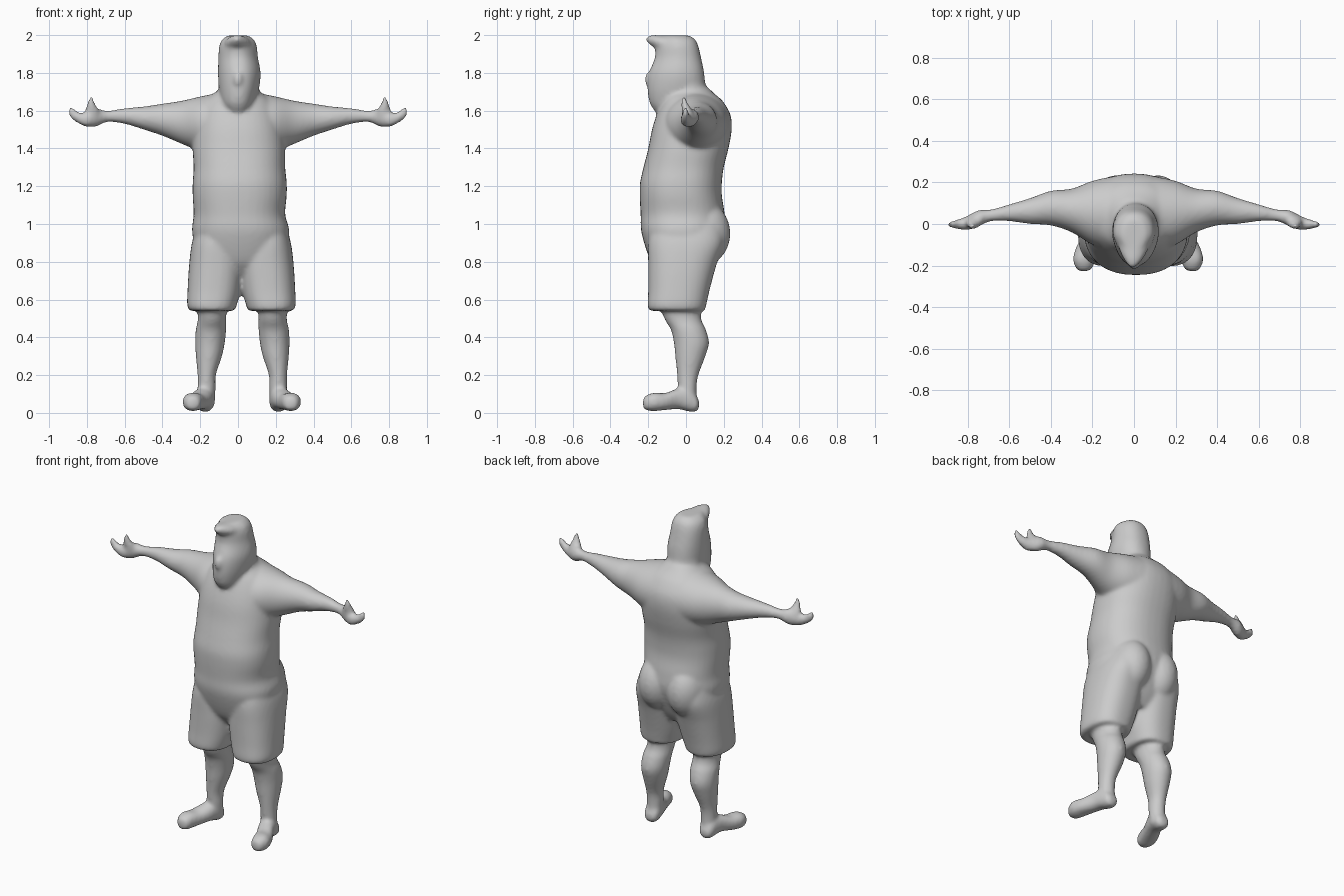
import bpy, bmesh, math
from mathutils import Vector

grey = bpy.data.materials.new("clay grey")
grey.diffuse_color = (0.6, 0.6, 0.6, 1)
parts = []


def spline(rows, steps=5):
    """Catmull-Rom interpolation through rows of numbers."""
    out = []
    for i in range(len(rows) - 1):
        a, b, c, d = (rows[max(0, min(len(rows) - 1, i + k))] for k in (-1, 0, 1, 2))
        for s in range(steps):
            t = s / steps
            out.append([q + 0.5 * t * (r - p + t * (2 * p - 5 * q + 4 * r - s4
                        + t * (3 * (q - r) + s4 - p))) for p, q, r, s4 in zip(a, b, c, d)])
    return out + [list(rows[-1])]


def loft(name, rows, axis="z", power=2.0, mirror=None, n=40):
    """Rows: position, u min, u max, v min, v max, front taper (optional).
    axis z: u = x, v = y; axis x: u = y, v = z; axis y: u = x, v = z."""
    rows = [tuple(r) + (0,) * (6 - len(r)) for r in rows]
    for side in ((1, -1) if mirror is not None else (1,)):
        bm = bmesh.new()
        rings = []
        for p, u0, u1, v0, v1, taper in spline(rows):
            ring = []
            for k in range(n):
                a = math.tau * k / n
                ca, sa = math.cos(a), math.sin(a)
                cu = math.copysign(abs(ca) ** (2 / power), ca)
                cv = math.copysign(abs(sa) ** (2 / power), sa)
                cu *= 1 - taper * max(0, -cv)
                u = (u0 + u1) / 2 + (u1 - u0) / 2 * cu
                v = (v0 + v1) / 2 + (v1 - v0) / 2 * cv
                co = {"z": (u, v, p), "x": (p, u, v), "y": (u, p, v)}[axis]
                x = co[0] if mirror is None else mirror + side * co[0]
                ring.append(bm.verts.new((x, co[1], co[2])))
            rings.append(ring)
        for r, s in zip(rings, rings[1:]):
            for k in range(n):
                bm.faces.new((r[k], r[(k + 1) % n], s[(k + 1) % n], s[k]))
        bm.faces.new(rings[0])
        bm.faces.new(rings[-1])
        finish(name, bm)


def ball(name, centre, radii):
    bm = bmesh.new()
    bmesh.ops.create_uvsphere(bm, u_segments=28, v_segments=18, radius=1)
    for v in bm.verts:
        v.co = Vector(c + r * q for c, r, q in zip(centre, radii, v.co))
    finish(name, bm)


def finish(name, bm):
    bmesh.ops.recalc_face_normals(bm, faces=bm.faces)
    me = bpy.data.meshes.new(name)
    bm.to_mesh(me)
    bm.free()
    ob = bpy.data.objects.new(name, me)
    bpy.context.collection.objects.link(ob)
    parts.append(ob)


# Torso with belly and sloping shoulders
loft("torso", [
    (0.72, -0.10, 0.13, -0.12, 0.10), (0.80, -0.20, 0.23, -0.185, 0.15),
    (0.95, -0.242, 0.272, -0.235, 0.205), (1.05, -0.235, 0.25, -0.24, 0.205),
    (1.15, -0.24, 0.258, -0.245, 0.19), (1.22, -0.24, 0.258, -0.243, 0.19),
    (1.30, -0.235, 0.25, -0.225, 0.20), (1.40, -0.24, 0.25, -0.20, 0.225),
    (1.50, -0.235, 0.24, -0.18, 0.242), (1.58, -0.22, 0.22, -0.155, 0.235),
    (1.65, -0.18, 0.18, -0.125, 0.195), (1.69, -0.13, 0.13, -0.10, 0.15),
    (1.72, -0.09, 0.09, -0.08, 0.12)], power=2.3)

# Seat
for x in (-0.085, 0.115):
    ball("seat", (x, 0.09, 0.95), (0.12, 0.145, 0.17))

# Shorts legs with a flat hem
loft("shorts_leg", [
    (0.54, 0.035, 0.275, -0.195, 0.10), (0.57, 0.025, 0.287, -0.203, 0.107),
    (0.65, 0.005, 0.285, -0.20, 0.125), (0.78, -0.01, 0.277, -0.20, 0.16),
    (0.90, 0.0, 0.262, -0.20, 0.20), (1.0, 0.02, 0.23, -0.18, 0.19)],
    power=2.4, mirror=0.018)

# Lower legs
loft("lower_leg", [
    (0.04, 0.145, 0.235, -0.03, 0.06), (0.13, 0.142, 0.237, -0.042, 0.056),
    (0.20, 0.14, 0.237, -0.047, 0.066), (0.30, 0.108, 0.246, -0.057, 0.103),
    (0.37, 0.093, 0.25, -0.064, 0.122), (0.44, 0.086, 0.247, -0.08, 0.106),
    (0.50, 0.086, 0.235, -0.115, 0.08), (0.60, 0.085, 0.24, -0.15, 0.08)],
    mirror=0.023)

# Feet turned outwards
loft("foot", [
    (-0.228, 0.25, 0.28, 0.03, 0.07), (-0.215, 0.222, 0.298, 0.015, 0.09),
    (-0.17, 0.205, 0.314, 0.01, 0.107), (-0.11, 0.184, 0.298, 0.015, 0.105),
    (-0.04, 0.155, 0.262, 0.02, 0.13), (0.02, 0.145, 0.245, 0.006, 0.13),
    (0.055, 0.152, 0.235, 0.008, 0.09), (0.07, 0.175, 0.215, 0.03, 0.06)],
    axis="y", power=2.3, mirror=0.02)

# Arms and flat hands
loft("arm", [
    (0.10, -0.13, 0.23, 1.36, 1.695), (0.20, -0.10, 0.208, 1.385, 1.675),
    (0.30, -0.04, 0.170, 1.425, 1.652), (0.40, -0.007, 0.160, 1.467, 1.637),
    (0.50, 0.0, 0.125, 1.50, 1.622), (0.60, 0.013, 0.095, 1.53, 1.613),
    (0.69, 0.012, 0.07, 1.54, 1.60), (0.75, -0.012, 0.066, 1.516, 1.61),
    (0.80, -0.03, 0.04, 1.514, 1.59), (0.84, -0.026, 0.025, 1.53, 1.59),
    (0.88, -0.018, 0.012, 1.555, 1.62), (0.90, -0.008, 0.004, 1.585, 1.61)],
    axis="x", mirror=0)

# Thumbs
loft("thumb", [
    (1.56, 0.735, 0.815, -0.02, 0.05), (1.60, 0.735, 0.81, -0.022, 0.035),
    (1.635, 0.755, 0.80, -0.025, 0.012), (1.665, 0.766, 0.79, -0.023, 0.0),
    (1.68, 0.772, 0.78, -0.018, -0.006)], mirror=0, n=20)

# Neck
loft("neck", [
    (1.52, -0.14, 0.14, -0.12, 0.18), (1.66, -0.115, 0.12, -0.11, 0.145),
    (1.72, -0.1, 0.11, -0.10, 0.11), (1.80, -0.09, 0.1, -0.1, 0.09)])

# Head with jutting beard
loft("head", [
    (1.585, -0.03, 0.03, -0.155, -0.05, 0), (1.61, -0.066, 0.066, -0.175, 0.02, 0),
    (1.65, -0.092, 0.092, -0.195, 0.08, 0.1), (1.72, -0.102, 0.112, -0.203, 0.10, 0.15),
    (1.80, -0.106, 0.12, -0.195, 0.096, 0.2), (1.88, -0.104, 0.106, -0.165, 0.08, 0.2),
    (1.94, -0.1, 0.1, -0.165, 0.066, 0.3), (1.975, -0.085, 0.085, -0.16, 0.05, 0.4),
    (1.998, -0.055, 0.055, -0.14, 0.02, 0.5)], power=2.25)

# Nose and pointed forelock
ball("nose", (0, -0.185, 1.765), (0.028, 0.035, 0.045))
loft("forelock", [
    (-0.21, -0.02, 0.005, 1.968, 1.99), (-0.185, -0.04, 0.03, 1.945, 2.0),
    (-0.14, -0.065, 0.06, 1.92, 2.0), (-0.08, -0.08, 0.08, 1.90, 1.995)], axis="y")

# Fuse the parts into one smooth skin
for ob in parts:
    ob.select_set(True)
body = parts[0]
bpy.context.view_layer.objects.active = body
bpy.ops.object.join()
body.name = "body"
body.data.materials.clear()
body.data.materials.append(grey)
remesh = body.modifiers.new("fuse", "REMESH")
remesh.mode = "VOXEL"
remesh.voxel_size = 0.011
remesh.use_smooth_shade = True
soften = body.modifiers.new("soften", "SMOOTH")
soften.factor = 0.5
soften.iterations = 8
